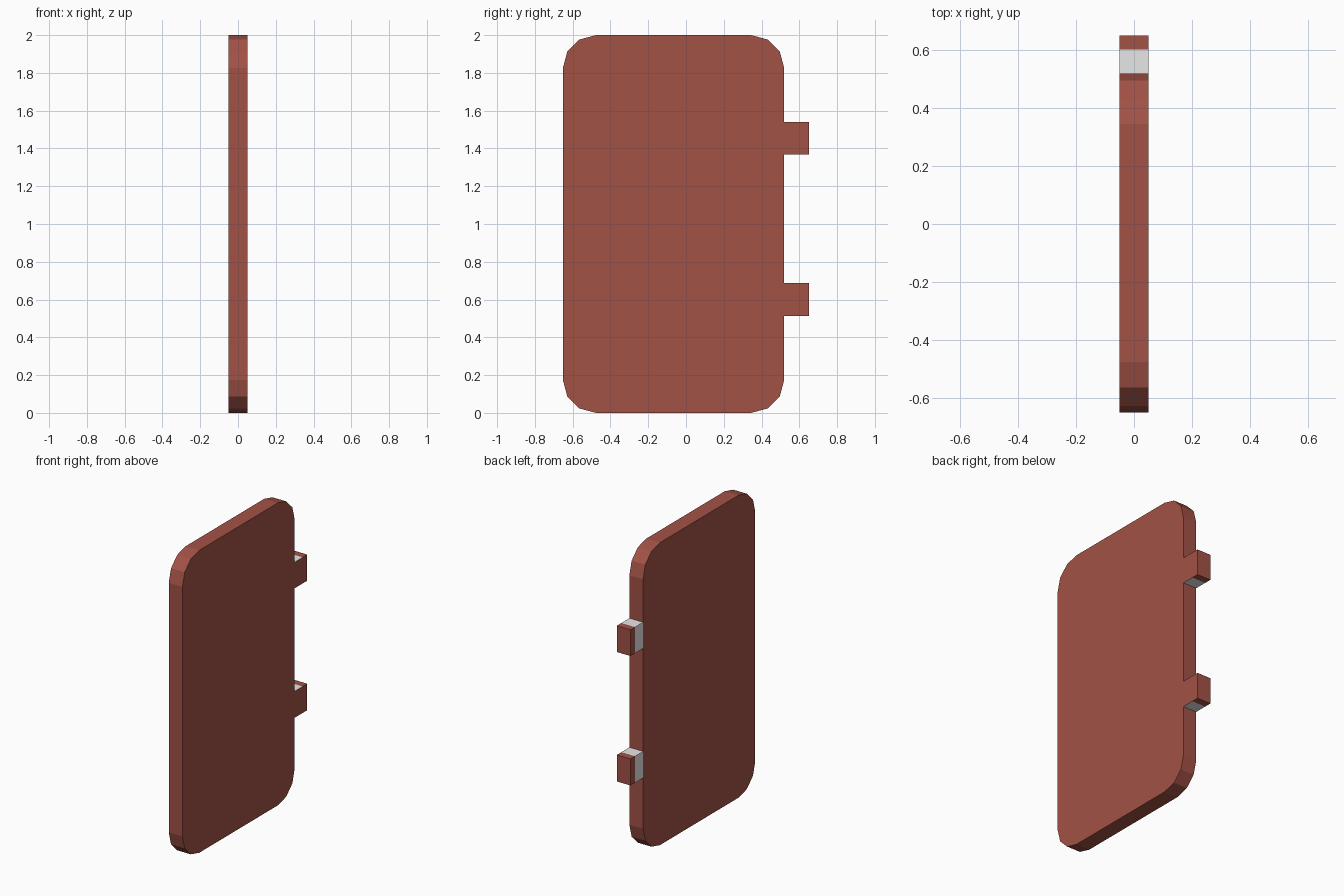
import bpy, bmesh
from mathutils import Vector

if "Cube" in bpy.data.objects:
    bpy.data.objects.remove(bpy.data.objects["Cube"])


def material(name, rgb):
    m = bpy.data.materials.new(name)
    m.diffuse_color = (*rgb, 1)
    m.use_nodes = True
    m.node_tree.nodes["Principled BSDF"].inputs["Base Color"].default_value = m.diffuse_color
    return m


BROWN = material("red_brown", (0.364, 0.085, 0.061))
GREY = material("light_grey", (0.8, 0.8, 0.8))


def box(lo, hi):
    """Box bmesh spanning two corners."""
    bm = bmesh.new()
    bmesh.ops.create_cube(bm, size=1)
    lo, hi = Vector(lo), Vector(hi)
    for v in bm.verts:
        v.co = (lo + hi) / 2 + v.co * (hi - lo)
    return bm


def finish(bm, name):
    me = bpy.data.meshes.new(name)
    bm.to_mesh(me)
    bm.free()
    for m in (BROWN, GREY):
        me.materials.append(m)
    ob = bpy.data.objects.new(name, me)
    bpy.context.collection.objects.link(ob)


T = 0.05               # half thickness
EDGE, TIP = 0.52, 0.652  # hinge side of the panel, end of the hinges

# door panel with faceted rounded corners
bm = box((-T, -TIP, 0), (T, EDGE, 2))
corners = [e for e in bm.edges if abs(e.verts[0].co.x - e.verts[1].co.x) > T]
bmesh.ops.bevel(bm, geom=corners, offset=0.175, segments=3, profile=0.5,
                affect='EDGES')
finish(bm, "door_panel")

# hinge tabs: grey inner part on top, bottom and back; brown elsewhere
for name, z0, z1 in (("lower_hinge", 0.512, 0.687), ("upper_hinge", 1.368, 1.541)):
    bm = box((-T, EDGE, z0), (T, TIP, z1))
    split = 0.604
    bmesh.ops.bisect_plane(bm, geom=bm.verts[:] + bm.edges[:] + bm.faces[:],
                           plane_co=(0, split, 0), plane_no=(0, 1, 0))
    bm.normal_update()
    for f in bm.faces:
        inner = f.calc_center_median().y < split
        f.material_index = 1 if inner and f.normal.x < 0.5 else 0
    # drop the face hidden against the panel
    hidden = [f for f in bm.faces if f.normal.y < -0.5]
    bmesh.ops.delete(bm, geom=hidden, context='FACES_ONLY')
    finish(bm, name)
